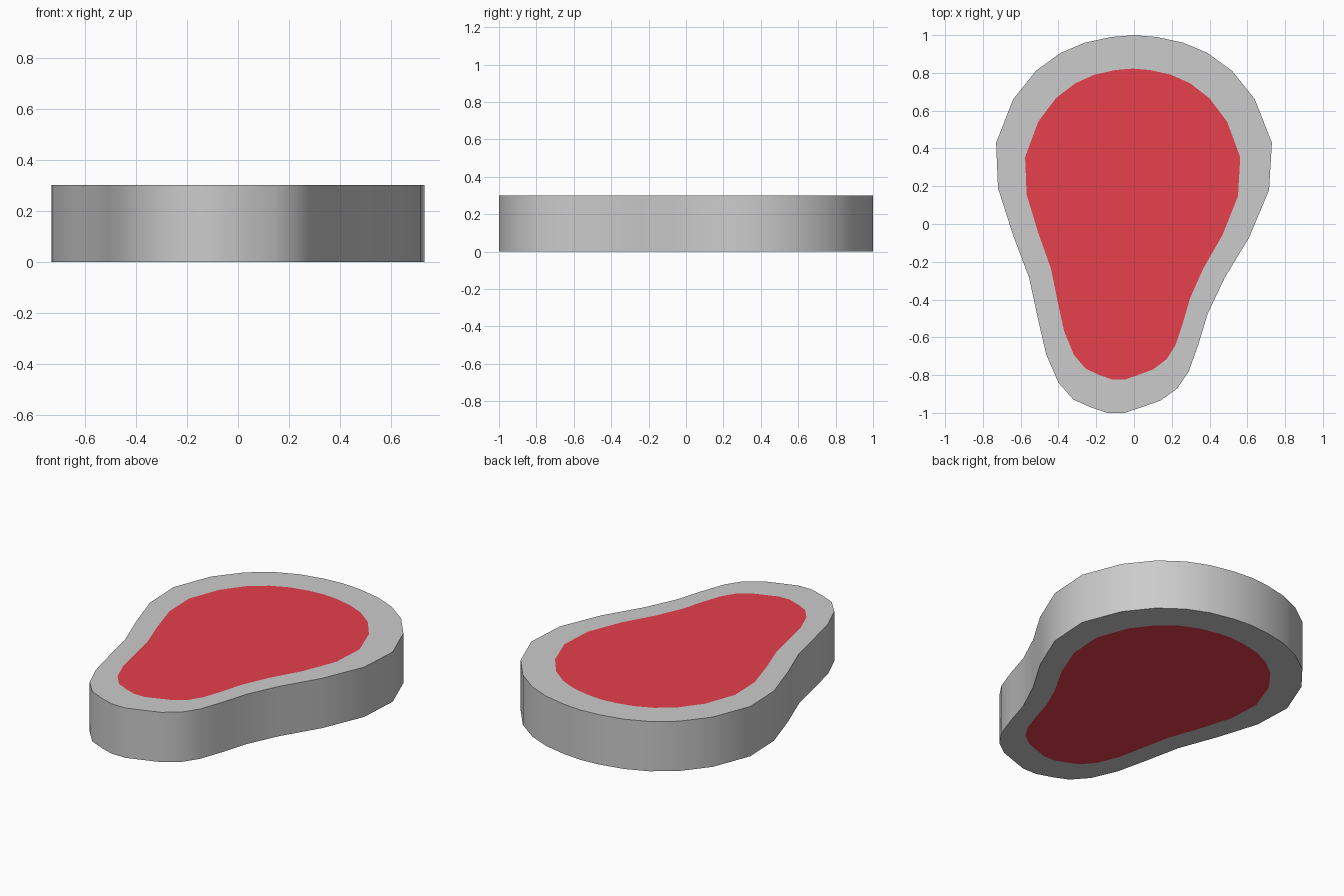
import bpy, bmesh
from math import radians

if "Cube" in bpy.data.objects:
    bpy.data.objects.remove(bpy.data.objects["Cube"])

HEIGHT = 0.30

# Upper half-dome of the outline (right side, crown downwards), mirrored in x
dome = [(0.12, 0.99), (0.26, 0.96), (0.39, 0.905), (0.52, 0.81), (0.64, 0.66), (0.73, 0.43)]
# Lower lobe, from the left flank round the tip to the right flank
lobe = [(-0.72, 0.19), (-0.64, -0.06), (-0.555, -0.285), (-0.51, -0.495), (-0.465, -0.69),
        (-0.40, -0.84), (-0.32, -0.93), (-0.23, -0.97), (-0.14, -1.0), (-0.05, -1.0),
        (0.04, -0.97), (0.14, -0.935), (0.23, -0.87), (0.29, -0.78), (0.34, -0.64),
        (0.39, -0.475), (0.48, -0.285), (0.61, -0.07), (0.715, 0.18)]
outer = [(0, 1.0)] + [(-x, y) for x, y in dome] + lobe + dome[::-1]
# Meat area follows the rim at a smaller scale
inner = [(x * 0.78 - 0.007, y * 0.823) for x, y in outer]

bm = bmesh.new()


def ring(points, z):
    return [bm.verts.new((x, y, z)) for x, y in points]


def bridge(a, b):
    n = len(a)
    for i in range(n):
        j = (i + 1) % n
        bm.faces.new((a[i], a[j], b[j], b[i]))


# Fat rim: side wall plus top and bottom bands
top_out, top_in = ring(outer, HEIGHT), ring(inner, HEIGHT)
bot_out, bot_in = ring(outer, 0), ring(inner, 0)
bridge(bot_out, top_out)
bridge(top_out, top_in)
bridge(bot_in, bot_out)

# Red meat on both faces
for loop in (top_in, bot_in[::-1]):
    bm.faces.new(loop).material_index = 1
bmesh.ops.recalc_face_normals(bm, faces=bm.faces)

mesh = bpy.data.meshes.new("steak")
bm.to_mesh(mesh)
bm.free()

red = bpy.data.materials.new("meat_red")
red.diffuse_color = (0.80, 0.05, 0.07, 1)
red.use_nodes = True
red.node_tree.nodes["Principled BSDF"].inputs["Base Color"].default_value = red.diffuse_color
mesh.materials.append(None)
mesh.materials.append(red)

steak = bpy.data.objects.new("steak", mesh)
bpy.context.collection.objects.link(steak)
bpy.context.view_layer.objects.active = steak
steak.select_set(True)
bpy.ops.object.shade_smooth_by_angle(angle=radians(30))
